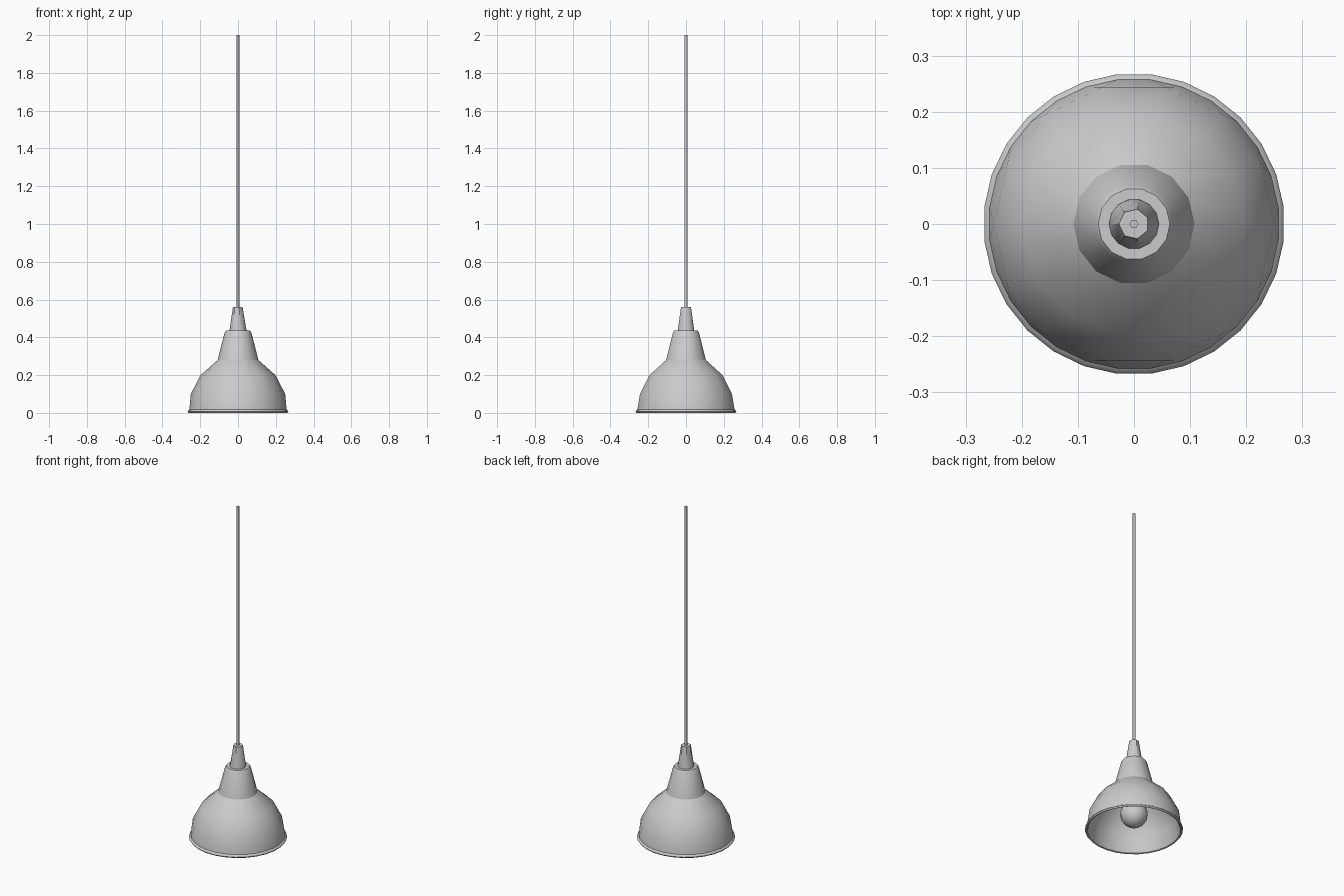
import bpy, bmesh
from math import pi, cos, sin, radians

if "Cube" in bpy.data.objects:
    bpy.data.objects.remove(bpy.data.objects["Cube"])


def ring(bm, r, z, n, half):
    """One horizontal ring; half=True turns it by half a segment."""
    off = pi / n if half else 0.0
    verts = [bm.verts.new((r * cos(off + 2 * pi * i / n),
                           r * sin(off + 2 * pi * i / n), z)) for i in range(n)]
    return verts, off


def stitch(bm, ring_a, ring_b):
    """Join two rings, with triangles where their side counts differ."""
    (a, oa), (b, ob) = ring_a, ring_b
    n, m = len(a), len(b)
    if n == m:
        for i in range(n):
            k = (i + 1) % n
            bm.faces.new((a[i], a[k], b[k], b[i]))
        return
    i = j = 0
    while i < n or j < m:
        next_a = oa + (i + 1) * 2 * pi / n
        next_b = ob + (j + 1) * 2 * pi / m
        if j >= m or (i < n and next_a <= next_b):
            bm.faces.new((a[i % n], a[(i + 1) % n], b[j % m]))
            i += 1
        else:
            bm.faces.new((a[i % n], b[(j + 1) % m], b[j % m]))
            j += 1


def lathe(name, profile, angle=32):
    """Closed turned part; profile rows are radius, height, sides, half turn."""
    bm = bmesh.new()
    rings = [ring(bm, *row) for row in profile]
    for lower, upper in zip(rings, rings[1:]):
        stitch(bm, lower, upper)
    bm.faces.new(rings[0][0])
    bm.faces.new(rings[-1][0])
    bmesh.ops.recalc_face_normals(bm, faces=bm.faces)
    mesh = bpy.data.meshes.new(name)
    bm.to_mesh(mesh)
    bm.free()
    obj = bpy.data.objects.new(name, mesh)
    bpy.context.collection.objects.link(obj)
    bpy.ops.object.select_all(action='DESELECT')
    obj.select_set(True)
    bpy.context.view_layer.objects.active = obj
    bpy.ops.object.shade_smooth_by_angle(angle=radians(angle))
    return obj


# Hollow shade: inside of the neck, inner dome, rolled rim, outer dome, neck
lathe("shade", [
    (0.058, 0.42, 14, False),
    (0.096, 0.275, 14, False),
    (0.188, 0.194, 14, False),
    (0.240, 0.098, 14, False),
    (0.250, 0.015, 28, True),
    (0.256, 0.003, 28, True),
    (0.263, 0.0, 28, True),
    (0.2685, 0.007, 28, True),
    (0.265, 0.014, 28, True),
    (0.259, 0.018, 28, True),
    (0.250, 0.10, 14, False),
    (0.198, 0.20, 14, False),
    (0.108, 0.28, 14, False),
    (0.071, 0.425, 14, False),
    (0.064, 0.435, 14, False),
])

# Tapered cable grip on top of the neck
lathe("cable_grip", [(0.045, 0.43, 14, False), (0.044, 0.442, 14, False),
                     (0.027, 0.56, 7, True)])

# Hanging cable
lathe("cable", [(0.008, 0.55, 6, False), (0.008, 2.0, 6, False)], 65)

# Bulb holder inside the neck
lathe("bulb_holder", [(0.036, 0.22, 14, False), (0.036, 0.425, 14, False)])

# Pear-shaped bulb
bulb = [(0.076 * sin(radians(t)), 0.10 - 0.076 * cos(radians(t)), 14, False)
        for t in (8, 30, 52, 74, 96, 118)]
lathe("bulb", bulb + [(0.045, 0.175, 14, False), (0.031, 0.205, 14, False),
                      (0.029, 0.24, 14, False)], 40)
